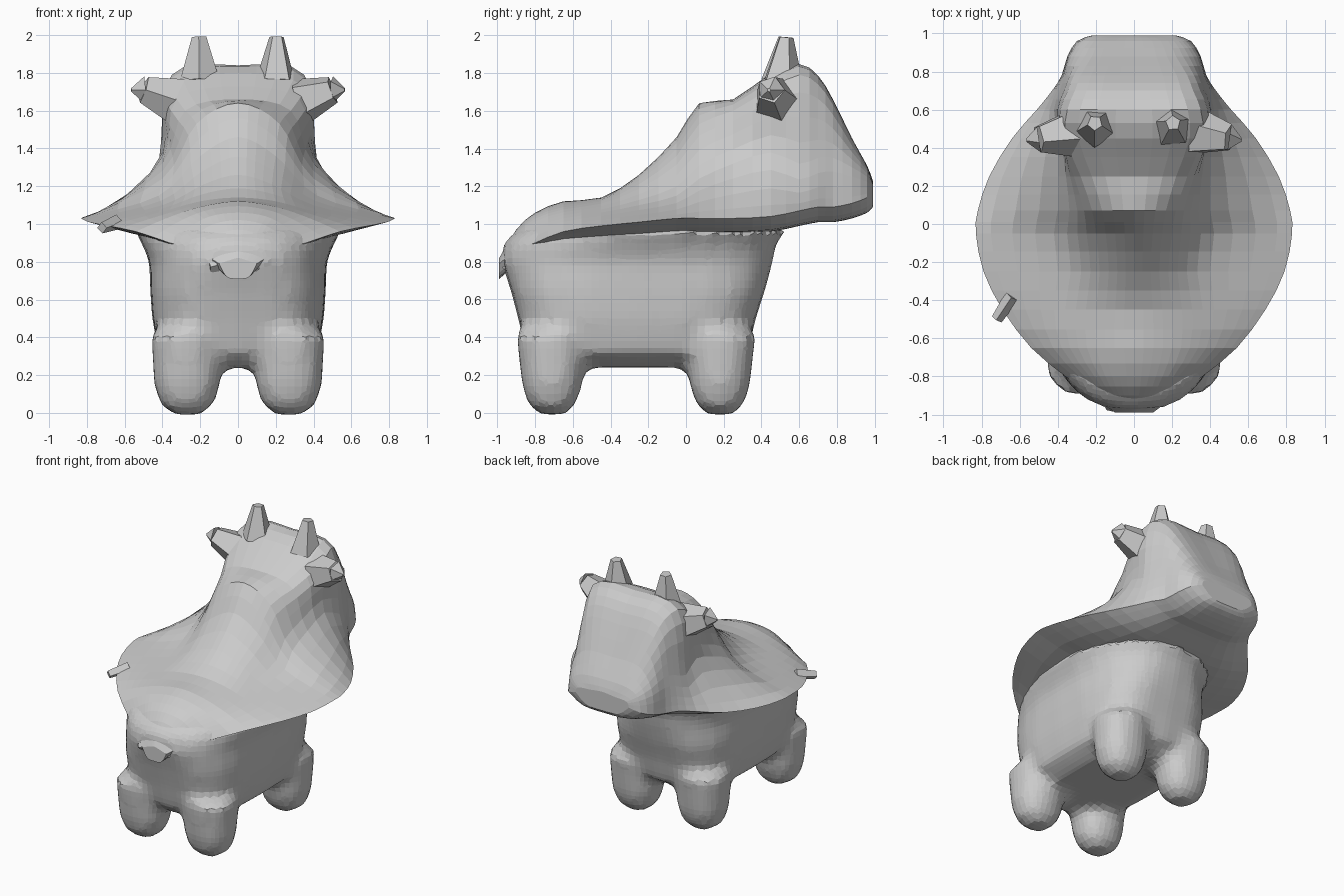
import bpy
import math
from mathutils import Vector

if "Cube" in bpy.data.objects:
    bpy.data.objects.remove(bpy.data.objects["Cube"])


def make(name, verts, faces):
    mesh = bpy.data.meshes.new(name)
    mesh.from_pydata(verts, [], faces)
    mesh.update()
    obj = bpy.data.objects.new(name, mesh)
    bpy.context.collection.objects.link(obj)
    return obj


def spline(points, steps):
    """Catmull-Rom curve through tuples of any length."""
    p = [points[0]] + list(points) + [points[-1]]
    out = []
    for i in range(1, len(p) - 2):
        for k in range(steps):
            t = k / steps
            out.append(tuple(
                0.5 * (2 * b + (c - a) * t + (2 * a - 5 * b + 4 * c - d) * t * t
                       + (3 * b - a - 3 * c + d) * t ** 3)
                for a, b, c, d in zip(*p[i - 1:i + 3])))
    return out + [tuple(points[-1])]


def loft(rings):
    """Vertices and faces of a capped tube through equal-sized rings."""
    n = len(rings[0])
    verts = [v for r in rings for v in r]
    faces = [(i * n + j, i * n + (j + 1) % n, (i + 1) * n + (j + 1) % n, (i + 1) * n + j)
             for i in range(len(rings) - 1) for j in range(n)]
    faces.append(tuple(reversed(range(n))))
    faces.append(tuple(range(len(verts) - n, len(verts))))
    return verts, faces


def oval(z, cx, rx, y0, y1, power, n=28):
    ring = []
    for i in range(n):
        a = 2 * math.pi * i / n
        c, s = math.cos(a), math.sin(a)
        ring.append((cx + rx * math.copysign(abs(c) ** (2 / power), c),
                     (y0 + y1) / 2 + (y1 - y0) / 2 * math.copysign(abs(s) ** (2 / power), s), z))
    return ring


def spike(name, base, tip, r0, r1, sides=5):
    base, tip = Vector(base), Vector(tip)
    turn = (tip - base).to_track_quat('Z', 'Y')
    rings = [[tuple(c + turn @ Vector((r * math.cos(2 * math.pi * i / sides),
                                       r * math.sin(2 * math.pi * i / sides), 0)))
              for i in range(sides)] for c, r in ((base, r0), (tip, r1))]
    return make(name, *loft(rings))


# Cape, neck and head: one loft along y
# y, top z, ridge x, ridge z, flank x, flank z, rim x, rim z
stations = [
    (-0.99, .82, .04, .81, .07, .80, .10, .79),
    (-0.90, .97, .10, .95, .17, .91, .22, .86),
    (-0.80, 1.06, .15, 1.04, .26, .98, .36, .90),
    (-0.65, 1.12, .20, 1.09, .38, 1.03, .54, .96),
    (-0.45, 1.14, .20, 1.12, .42, 1.06, .69, .99),
    (-0.25, 1.26, .18, 1.21, .40, 1.10, .79, 1.01),
    (-0.05, 1.46, .20, 1.36, .42, 1.15, .83, 1.03),
    (.07, 1.64, .22, 1.53, .40, 1.24, .82, 1.03),
    (.25, 1.66, .28, 1.60, .40, 1.32, .76, 1.03),
    (.45, 1.80, .36, 1.72, .40, 1.38, .64, 1.04),
    (.60, 1.84, .35, 1.79, .42, 1.32, .51, 1.07),
    (.70, 1.78, .31, 1.74, .39, 1.35, .43, 1.09),
    (.78, 1.65, .28, 1.63, .36, 1.35, .38, 1.09),
    (.88, 1.45, .22, 1.44, .33, 1.30, .35, 1.11),
    (.96, 1.31, .18, 1.30, .27, 1.25, .30, 1.14),
    (.99, 1.23, .10, 1.22, .20, 1.21, .22, 1.17),
]
rings = []
for y, top, a, za, m, zm, w, zw in spline(stations, 2):
    upper = spline([(-w, zw), (-m, zm), (-a, za), (0, top), (a, za), (m, zm), (w, zw)], 4)
    lower = spline([(w, zw), (w * .6, zw - .07), (0, zw - .08), (-w * .6, zw - .07), (-w, zw)], 3)
    rings.append([(x, y, z) for x, z in upper + lower[1:-1]])
make("cape_and_head", *loft(rings))

# Torso: stacked rounded boxes (z, half width, back y, front y, squareness)
torso = [(.24, .30, -.76, .20, 2.6), (.32, .42, -.85, .33, 3.2), (.50, .455, -.89, .37, 3.4),
         (.65, .465, -.93, .42, 3.2), (.80, .47, -.98, .46, 2.6), (.90, .51, -.97, .48, 2.3),
         (.98, .56, -.88, .54, 2.1)]
verts, faces = loft([oval(z, 0, rx, y0, y1, p) for z, rx, y0, y1, p in torso])

# Four stubby legs, blended into the torso
leg = [(-.01, .07, .07), (.05, .145, .13), (.15, .175, .16), (.42, .19, .19)]
for side in (-1, 1):
    for cy in (-.71, .18):
        v, f = loft([oval(z, side * .27, rx, cy - ry, cy + ry, 2.3) for z, rx, ry in leg])
        faces += [tuple(i + len(verts) for i in face) for face in f]
        verts += v
body = make("body_and_legs", verts, faces)
rm = body.modifiers.new("blend", 'REMESH')
rm.mode = 'VOXEL'
rm.voxel_size = .04
sm = body.modifiers.new("soften", 'SMOOTH')
sm.factor = .5
sm.iterations = 3

# Horns, ears and small tail nubs
for side, label in ((-1, "left"), (1, "right")):
    spike(label + "_horn", (side * .20, .51, 1.76), (side * .205, .53, 1.99), .11, .04)
    spike(label + "_ear", (side * .33, .48, 1.65), (side * .50, .45, 1.71), .13, .075)
    spike(label + "_ear_tip", (side * .50, .45, 1.71), (side * .565, .44, 1.71), .075, .01)
    spike(label + "_tail_nub", (side * .10 - .02, -.90, .82), (side * .10 - .02, -.965, .76), .06, .03)

# Loose flap on the cape rim
spike("cape_flap", (-.64, -.38, 1.01), (-.72, -.50, .98), .04, .03, 4)
